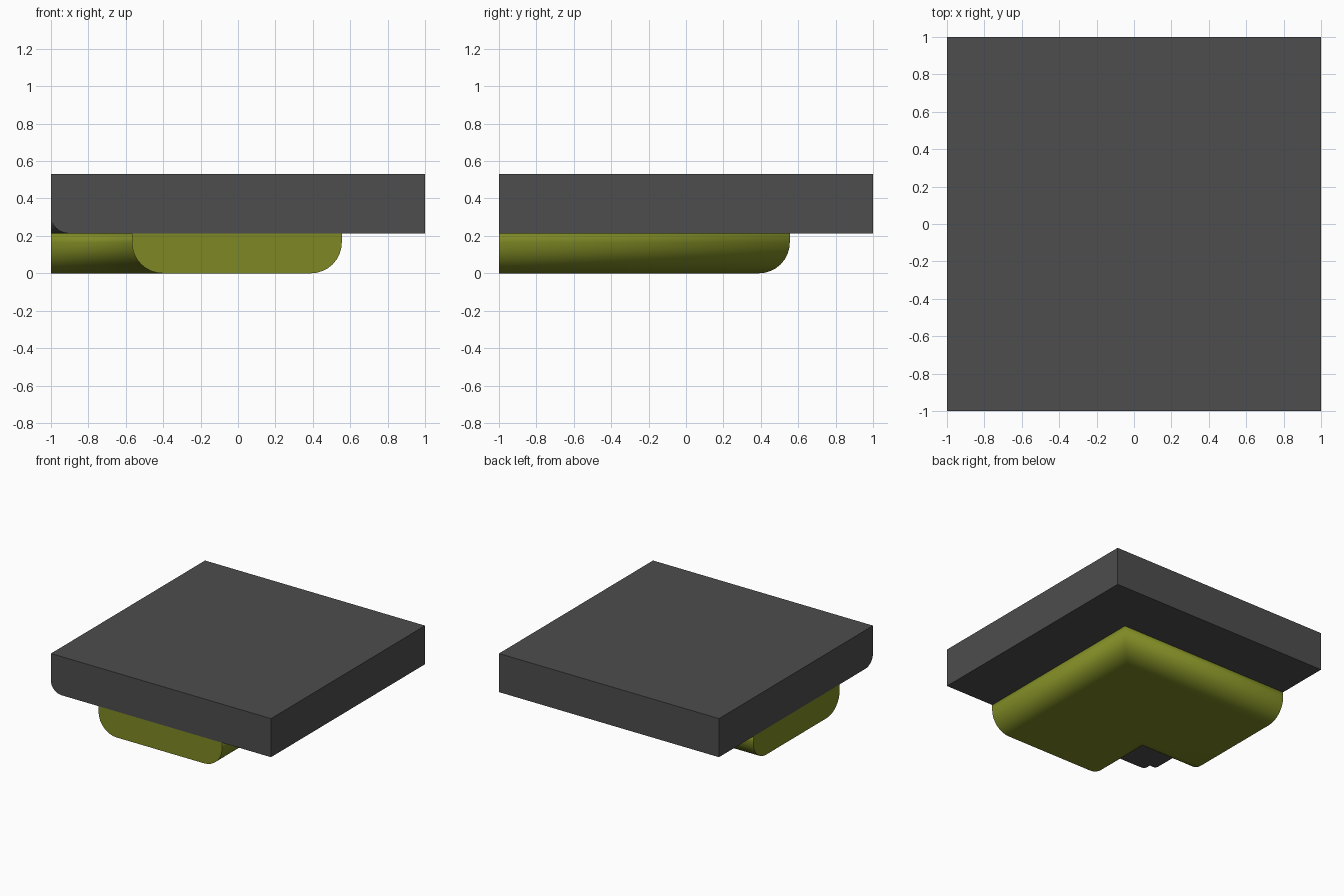
import bpy, bmesh, math

if "Cube" in bpy.data.objects:
    bpy.data.objects.remove(bpy.data.objects["Cube"])


def material(name, rgb):
    m = bpy.data.materials.new(name)
    m.diffuse_color = (*rgb, 1)
    m.use_nodes = True
    m.node_tree.nodes["Principled BSDF"].inputs["Base Color"].default_value = m.diffuse_color
    return m


def arc(cx, cz, rx, rz, a0, a1, steps=8):
    """Points on an elliptical arc, angles in degrees."""
    pts = []
    for i in range(steps + 1):
        a = math.radians(a0 + (a1 - a0) * i / steps)
        pts.append((cx + rx * math.cos(a), cz + rz * math.sin(a)))
    return pts


def mitred_corner(name, profile, mat, keep_sharp=None):
    """Sweep a (u, z) profile from the front edge, round a mitre, to the left edge."""
    bm = bmesh.new()
    rings = [[bm.verts.new(f(u, z)) for u, z in profile] for f in (
        lambda u, z: (u, -1, z),
        lambda u, z: (u, u, z),
        lambda u, z: (-1, u, z))]
    n = len(profile)
    for a, b in zip(rings, rings[1:]):
        for i in range(n):
            j = (i + 1) % n
            bm.faces.new((a[i], a[j], b[j], b[i])).smooth = True
    caps = [bm.faces.new(rings[0]), bm.faces.new(rings[-1])]
    for cap in caps:
        for e in cap.edges:
            e.smooth = False
    bmesh.ops.remove_doubles(bm, verts=bm.verts[:], dist=1e-5)
    bmesh.ops.recalc_face_normals(bm, faces=bm.faces[:])
    # sharp creases on the slab
    if keep_sharp:
        for e in bm.edges:
            if len(e.link_faces) == 2 and e.calc_face_angle(0) > keep_sharp:
                e.smooth = False
    mesh = bpy.data.meshes.new(name)
    bm.to_mesh(mesh)
    bm.free()
    mesh.materials.append(mat)
    ob = bpy.data.objects.new(name, mesh)
    bpy.context.collection.objects.link(ob)
    return ob


BASE_TOP = 0.213

# top slab, rounded under its inner corner
slab = [(-1, 0.53)] + arc(-0.9, BASE_TOP + 0.09, 0.1, 0.09, 180, 270) \
    + [(1, BASE_TOP), (1, 0.53)]
mitred_corner("top_slab", slab, material("dark_grey", (0.075, 0.075, 0.075)),
              math.radians(30))

# rounded base strip that turns the corner
base = [(-0.567, BASE_TOP)] + arc(-0.402, 0.165, 0.165, 0.165, 180, 270) \
    + arc(0.39, 0.165, 0.165, 0.165, 270, 360) + [(0.555, BASE_TOP)]
mitred_corner("base_strip", base, material("olive", (0.21, 0.25, 0.018)))
